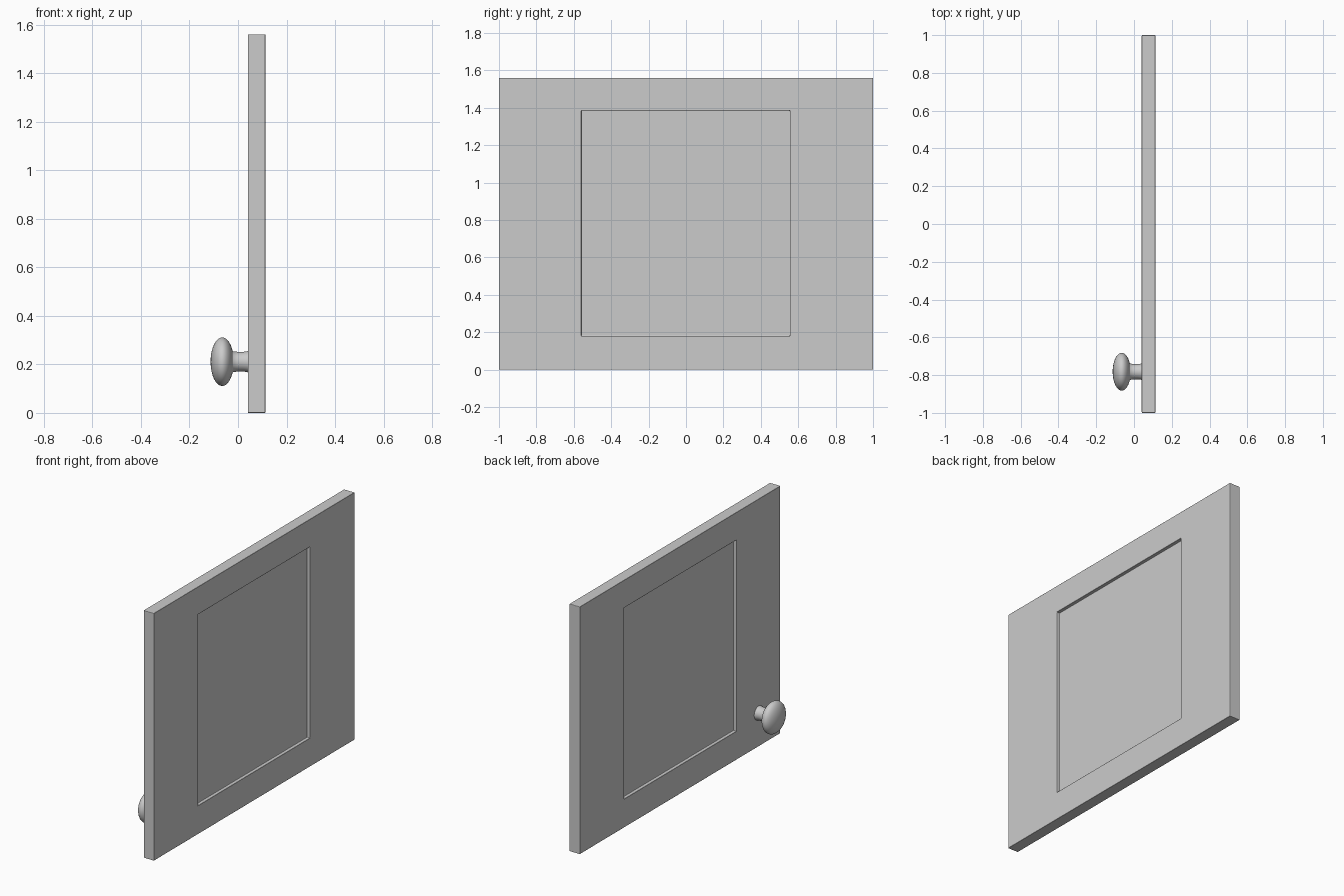
import bpy
import bmesh
from math import cos, sin, pi, radians
from mathutils import Matrix, Vector

cube = bpy.data.objects.get("Cube")
if cube:
    bpy.data.objects.remove(cube, do_unlink=True)

grey = bpy.data.materials.new("plain grey")
grey.use_nodes = True
COLOUR = (0.6, 0.6, 0.6, 1)
grey.diffuse_color = COLOUR
grey.node_tree.nodes["Principled BSDF"].inputs["Base Color"].default_value = COLOUR

X_IN, X_OUT = 0.041, 0.113      # the two faces of the door
HEIGHT = 1.56
PANEL_Y, PANEL_Z = (-0.56, 0.556), (0.18, 1.385)
RECESS = 0.02


def add_object(name, bm):
    mesh = bpy.data.meshes.new(name)
    bmesh.ops.recalc_face_normals(bm, faces=bm.faces)
    bm.to_mesh(mesh)
    bm.free()
    mesh.materials.append(grey)
    obj = bpy.data.objects.new(name, mesh)
    bpy.context.collection.objects.link(obj)
    return obj


def rectangle(bm, x, ys, zs):
    corners = [(ys[0], zs[0]), (ys[1], zs[0]), (ys[1], zs[1]), (ys[0], zs[1])]
    return [bm.verts.new((x, y, z)) for y, z in corners]


# Door frame with the panel sunk into both faces
bm = bmesh.new()
rims = []
for x, floor in ((X_IN, X_IN + RECESS), (X_OUT, X_OUT - RECESS)):
    rim = rectangle(bm, x, (-1, 1), (0, HEIGHT))
    opening = rectangle(bm, x, PANEL_Y, PANEL_Z)
    panel = rectangle(bm, floor, PANEL_Y, PANEL_Z)
    for a, b in ((rim, opening), (opening, panel)):
        for i in range(4):
            j = (i + 1) % 4
            bm.faces.new((a[i], a[j], b[j], b[i]))
    bm.faces.new(panel)
    rims.append(rim)
for i in range(4):
    j = (i + 1) % 4
    bm.faces.new((rims[0][i], rims[0][j], rims[1][j], rims[1][i]))
door = add_object("door", bm)
bevel = door.modifiers.new("softened edges", "BEVEL")
bevel.width = 0.003
bevel.segments = 2

# Knob: flared stem and flattened round head, turned about the x axis
profile = [(X_IN, 0.044), (0.034, 0.042), (0.02, 0.0405), (0.0, 0.0405), (-0.02, 0.043)]
for step in range(3, 21):
    angle = pi * step / 20
    profile.append((-0.065 + 0.048 * cos(angle), 0.1 * sin(angle)))
bm = bmesh.new()
points = [bm.verts.new((x, 0, max(r, 0))) for x, r in profile]
edges = [bm.edges.new(pair) for pair in zip(points, points[1:])]
bmesh.ops.spin(bm, geom=points + edges, cent=(0, 0, 0), axis=(1, 0, 0),
               angle=2 * pi, steps=48)
bmesh.ops.remove_doubles(bm, verts=bm.verts, dist=0.0001)
bmesh.ops.transform(bm, matrix=Matrix.Translation(Vector((0, -0.782, 0.211))), verts=bm.verts)
knob = add_object("knob", bm)

bpy.ops.object.select_all(action="DESELECT")
knob.select_set(True)
bpy.context.view_layer.objects.active = knob
bpy.ops.object.shade_smooth_by_angle(angle=radians(40))
